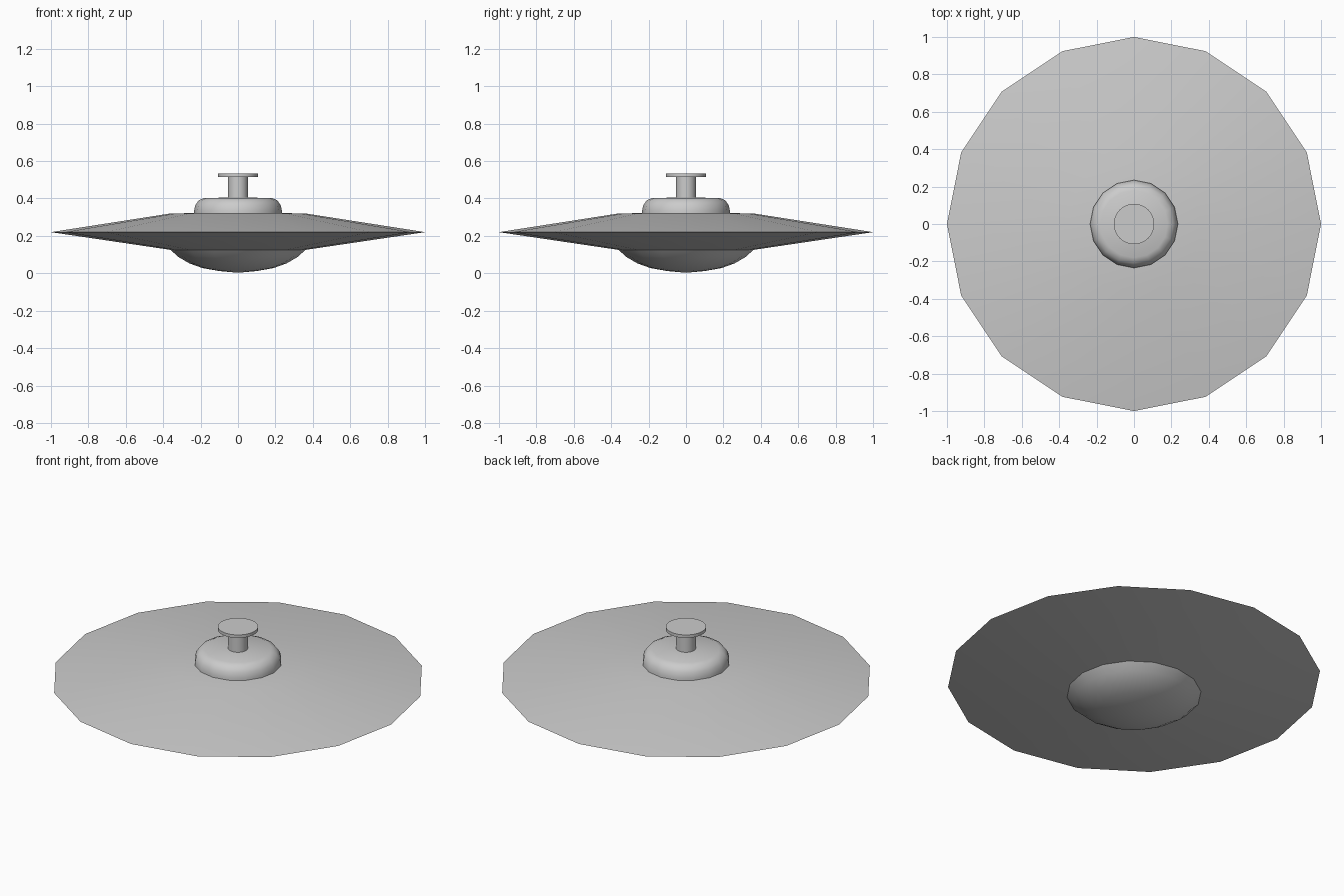
import bpy, bmesh, math

if "Cube" in bpy.data.objects:
    bpy.data.objects.remove(bpy.data.objects["Cube"])

grey = bpy.data.materials.new("light_grey")
grey.diffuse_color = (0.6, 0.6, 0.6, 1)
grey.use_nodes = True
grey.node_tree.nodes["Principled BSDF"].inputs["Base Color"].default_value = grey.diffuse_color


def lathe(name, profile, sides, angle):
    """Revolve (radius, z) points around the z axis; radius 0 makes a pole."""
    bm = bmesh.new()
    rings = []
    for r, z in profile:
        n = sides if r > 0 else 1
        rings.append([bm.verts.new((r * math.cos(math.tau * i / sides),
                                    r * math.sin(math.tau * i / sides), z))
                      for i in range(n)])
    for a, b in zip(rings, rings[1:]):
        for i in range(sides):
            j = (i + 1) % sides
            if len(a) == 1:
                bm.faces.new((a[0], b[j], b[i]))
            elif len(b) == 1:
                bm.faces.new((a[i], a[j], b[0]))
            else:
                bm.faces.new((a[i], a[j], b[j], b[i]))
    bmesh.ops.recalc_face_normals(bm, faces=bm.faces)
    mesh = bpy.data.meshes.new(name)
    bm.to_mesh(mesh)
    bm.free()
    obj = bpy.data.objects.new(name, mesh)
    bpy.context.collection.objects.link(obj)
    mesh.materials.append(grey)
    bpy.ops.object.select_all(action='DESELECT')
    obj.select_set(True)
    bpy.context.view_layer.objects.active = obj
    bpy.ops.object.shade_smooth_by_angle(angle=math.radians(angle))
    return obj


# Wide saucer disc with a sharp rim
lathe("saucer_hull", [(0, 0.125), (0.36, 0.125), (1, 0.22), (0.36, 0.32), (0, 0.325)], 16, 30)

# Shallow bowl under the hull
lathe("lower_bowl", [(0, 0.003), (0.10, 0.012), (0.19, 0.028), (0.26, 0.053),
                     (0.32, 0.088), (0.36, 0.125), (0, 0.126)], 16, 40)

# Rounded cabin on top
lathe("upper_dome", [(0, 0.31), (0.235, 0.31), (0.235, 0.335), (0.228, 0.365),
                     (0.21, 0.39), (0.18, 0.403), (0, 0.405)], 16, 50)

# Mast and its round cap plate
lathe("mast", [(0, 0.39), (0.053, 0.39), (0.053, 0.52), (0, 0.52)], 32, 30)
lathe("cap_plate", [(0, 0.515), (0.108, 0.515), (0.108, 0.533), (0, 0.533)], 32, 30)
